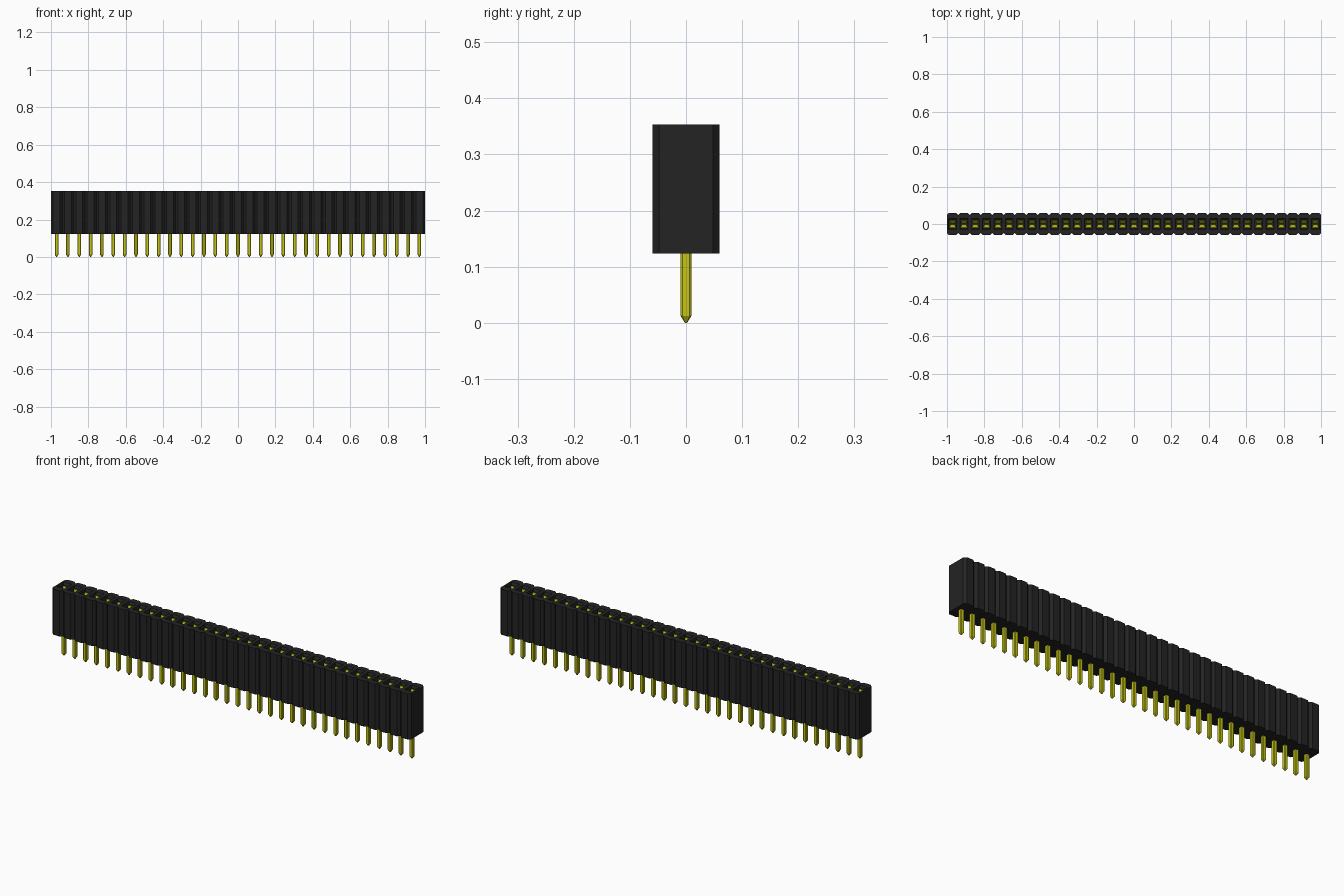
import bpy, bmesh

if "Cube" in bpy.data.objects:
    bpy.data.objects.remove(bpy.data.objects["Cube"], do_unlink=True)

COUNT = 33
PITCH = 2.0 / COUNT
HX, HY = PITCH / 2, 0.06          # half size of one housing segment
CUT = 0.012                       # corner chamfer
Z0, Z1 = 0.123, 0.353             # housing bottom and top
FLOOR = 0.16                      # socket floor


def material(name, rgb, rough):
    m = bpy.data.materials.new(name)
    m.use_nodes = True
    m.diffuse_color = (*rgb, 1)
    b = m.node_tree.nodes["Principled BSDF"]
    b.inputs["Base Color"].default_value = (*rgb, 1)
    b.inputs["Roughness"].default_value = rough
    return m


BLACK = material("black plastic", (0.017, 0.017, 0.017), 0.6)
GOLD = material("yellow metal", (0.56, 0.56, 0.008), 0.4)


def octagon(hx, hy, c):
    return [(hx, -hy + c), (hx, hy - c), (hx - c, hy), (-hx + c, hy),
            (-hx, hy - c), (-hx, -hy + c), (-hx + c, -hy), (hx - c, -hy)]


def rect(hx, hy):
    return [(hx, -hy), (hx, hy), (-hx, hy), (-hx, -hy)]


def ring(bm, pts, cx, z):
    return [bm.verts.new((cx + x, y, z)) for x, y in pts]


def bridge(bm, a, b, skip=()):
    n = len(a)
    for i in range(n):
        if i not in skip:
            j = (i + 1) % n
            bm.faces.new((a[i], a[j], b[j], b[i]))


def finish(bm, name, mat):
    bmesh.ops.remove_doubles(bm, verts=bm.verts, dist=1e-5)
    bmesh.ops.recalc_face_normals(bm, faces=bm.faces)
    me = bpy.data.meshes.new(name)
    bm.to_mesh(me)
    bm.free()
    me.materials.append(mat)
    ob = bpy.data.objects.new(name, me)
    bpy.context.collection.objects.link(ob)
    return ob


centres = [-1 + PITCH * (i + 0.5) for i in range(COUNT)]

# Housing: a row of chamfered segments, each with a funnelled socket
bm = bmesh.new()
for k, cx in enumerate(centres):
    low = ring(bm, octagon(HX, HY, CUT), cx, Z0)
    top = ring(bm, octagon(HX, HY, CUT), cx, Z1)
    skip = set()
    if k < COUNT - 1:
        skip.add(0)               # no inner wall towards the next segment
    if k > 0:
        skip.add(4)
    bridge(bm, low, top, skip)
    bm.faces.new(low[::-1])
    # top face around the square mouth
    mouth = ring(bm, rect(0.021, 0.029), cx, Z1)
    for q in range(4):
        a, b, c = top[2 * q], top[2 * q + 1], top[(2 * q + 2) % 8]
        m, n = mouth[q], mouth[(q + 1) % 4]
        bm.faces.new((a, b, n, m))
        bm.faces.new((b, c, n))
    # funnel, shaft and floor
    throat = ring(bm, rect(0.019, 0.024), cx, Z1 - 0.008)
    floor = ring(bm, rect(0.019, 0.024), cx, FLOOR)
    bridge(bm, mouth, throat)
    bridge(bm, throat, floor)
    bm.faces.new(floor)
finish(bm, "housing", BLACK)

# Pins: bevelled square posts with a tapered tip
bm = bmesh.new()
for cx in centres:
    tip = ring(bm, octagon(0.002, 0.002, 0.0006), cx, 0.0)
    neck = ring(bm, octagon(0.0095, 0.0095, 0.003), cx, 0.012)
    head = ring(bm, octagon(0.0095, 0.0095, 0.003), cx, Z0 + 0.005)
    bridge(bm, tip, neck)
    bridge(bm, neck, head)
    bm.faces.new(tip[::-1])
    bm.faces.new(head)
finish(bm, "pins", GOLD)

# Contacts: two sprung leaves in every socket, pinched together near the top
LEAF = [(0.021, 0.338, 0.018), (0.006, 0.305, 0.011),
        (0.020, 0.22, 0.018), (0.020, FLOOR + 0.001, 0.018)]   # y, z, half width
THICK = 0.003
bm = bmesh.new()
for cx in centres:
    for s in (-1, 1):
        prev = None
        for y, z, w in LEAF:
            pts = [(-w, s * y), (w, s * y), (w, s * (y - THICK)), (-w, s * (y - THICK))]
            cur = ring(bm, pts, cx, z)
            if prev:
                bridge(bm, prev, cur)
            else:
                bm.faces.new(cur)
            prev = cur
        bm.faces.new(prev[::-1])
finish(bm, "contacts", GOLD)
